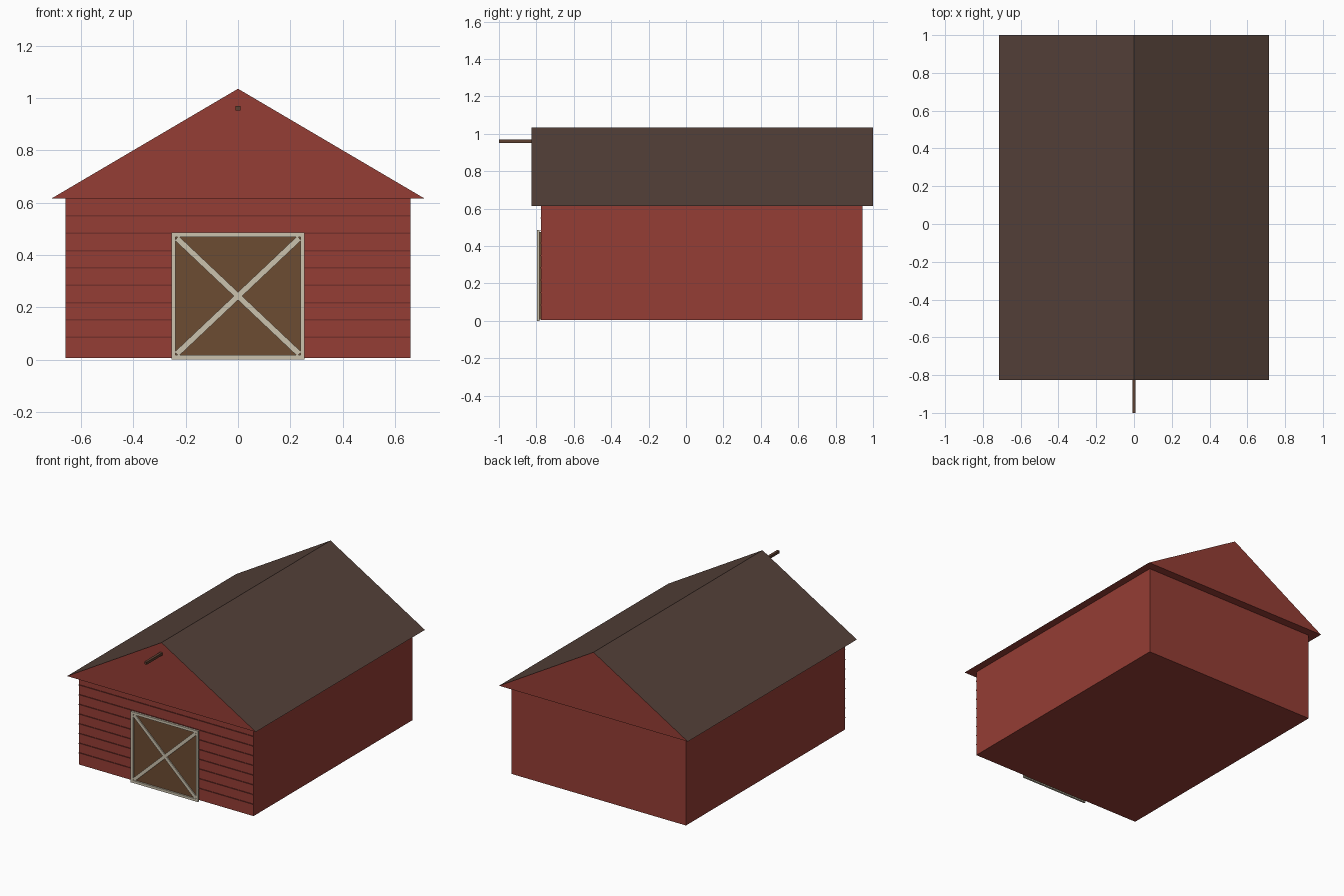
import bpy
import bmesh
import math
from mathutils import Matrix

if "Cube" in bpy.data.objects:
    bpy.data.objects.remove(bpy.data.objects["Cube"])


def material(name, color):
    m = bpy.data.materials.new(name)
    m.diffuse_color = (*color, 1)
    m.use_nodes = True
    m.node_tree.nodes["Principled BSDF"].inputs["Base Color"].default_value = m.diffuse_color
    return m


RED = material("barn_red", (0.30, 0.047, 0.035))
SEAM = material("seam_red", (0.18, 0.03, 0.024))
ROOF = material("roof_brown", (0.09, 0.053, 0.041))
WOOD = material("door_wood", (0.15, 0.072, 0.032))
BEAM = material("beam_wood", (0.11, 0.05, 0.03))
TRIM = material("trim_cream", (0.60, 0.54, 0.42))


def make_object(name, bm, *mats):
    bmesh.ops.recalc_face_normals(bm, faces=bm.faces)
    mesh = bpy.data.meshes.new(name)
    for m in mats:
        mesh.materials.append(m)
    bm.to_mesh(mesh)
    bm.free()
    obj = bpy.data.objects.new(name, mesh)
    bpy.context.collection.objects.link(obj)
    return obj


def box(name, x, y, z, mat, tilt=0.0):
    """Box from (min, max) ranges, turned about its own y axis."""
    bm = bmesh.new()
    bmesh.ops.create_cube(bm, size=1)
    size = [r[1] - r[0] for r in (x, y, z)]
    mid = [(r[1] + r[0]) / 2 for r in (x, y, z)]
    bm.transform(Matrix.Translation(mid) @ Matrix.Rotation(tilt, 4, 'Y')
                 @ Matrix.Diagonal((*size, 1)))
    return make_object(name, bm, mat)


FRONT, BACK = -0.775, 0.943
EAVE, RIDGE = 0.615, 1.035

# Barn body
box("barn_body", (-0.66, 0.66), (FRONT, BACK), (0.005, EAVE), RED)

# Solid gabled roof: red gables and soffit, brown slopes
bm = bmesh.new()
profile = [(-0.714, EAVE), (0.714, EAVE), (0, RIDGE)]
gable = bm.faces.new([bm.verts.new((x, -0.827, z)) for x, z in profile])
ext = bmesh.ops.extrude_face_region(bm, geom=[gable], use_keep_orig=True)
new_verts = [g for g in ext["geom"] if isinstance(g, bmesh.types.BMVert)]
bmesh.ops.translate(bm, vec=(0, 1.827, 0), verts=new_verts)
bmesh.ops.recalc_face_normals(bm, faces=bm.faces)
for f in bm.faces:
    f.material_index = 1 if f.normal.z > 0.3 else 0
make_object("gable_roof", bm, RED, ROOF)

# Horizontal siding seams on the front wall
for i in range(8):
    z = 0.085 + i * 0.0663
    box(f"siding_seam_{i + 1}", (-0.66, 0.66), (FRONT - 0.004, FRONT + 0.002),
        (z - 0.003, z + 0.003), SEAM)

# Door panel
box("door_panel", (-0.245, 0.245), (-0.786, FRONT + 0.004), (0.008, 0.474), WOOD)

# Door frame
W, T, TOP = 0.255, 0.017, 0.485
DEPTH = (-0.796, -0.783)
for side, label in ((-1, "left"), (1, "right")):
    edge = sorted((side * W, side * (W - T)))
    box(f"door_stile_{label}", edge, DEPTH, (0, TOP), TRIM)
box("door_rail_bottom", (-W, W), DEPTH, (0, T), TRIM)
box("door_rail_top", (-W, W), DEPTH, (TOP - T, TOP), TRIM)

# Crossed door braces
half, angle = 0.322, math.atan2(0.45, 0.476)
for side, label in ((-1, "rising"), (1, "falling")):
    inset = 0.0005 * side
    box(f"door_brace_{label}", (-half, half), (-0.794 + inset, -0.783),
        (TOP / 2 - 0.011, TOP / 2 + 0.011), TRIM, side * angle)

# Hoist beam under the ridge
box("hoist_beam", (-0.009, 0.009), (-1.0, -0.80), (0.952, 0.969), BEAM)
